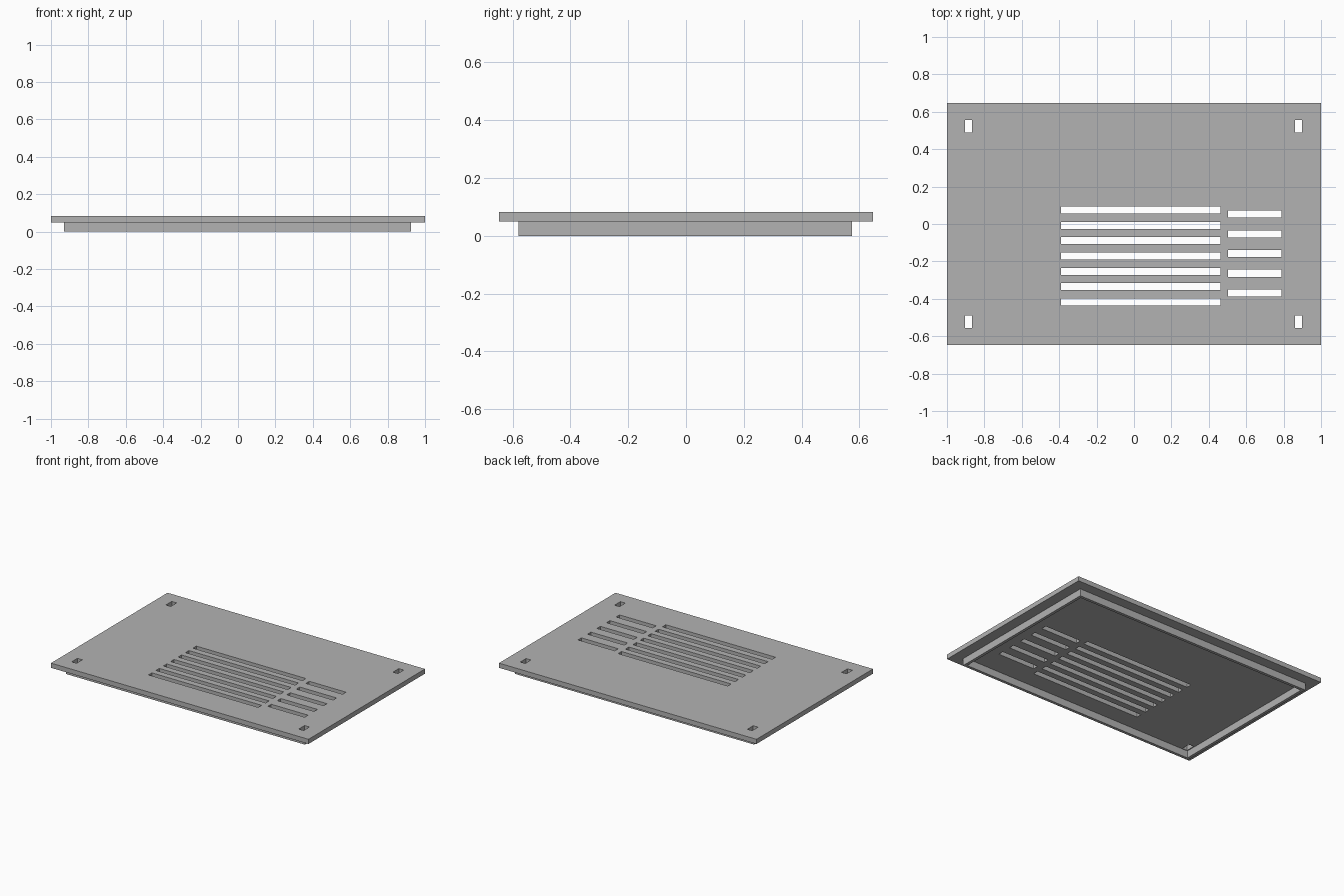
import bpy
import bmesh
from mathutils import Matrix

cube = bpy.data.objects.get("Cube")
if cube:
    bpy.data.objects.remove(cube, do_unlink=True)

grey = bpy.data.materials.new("plain grey")
grey.use_nodes = True
COLOUR = (0.45, 0.45, 0.45, 1)
grey.diffuse_color = COLOUR
grey.node_tree.nodes["Principled BSDF"].inputs["Base Color"].default_value = COLOUR


def boxes(name, specs):
    """One object made of boxes, each given as (centre, size)."""
    bm = bmesh.new()
    for centre, size in specs:
        matrix = Matrix.Translation(centre) @ Matrix.Diagonal((*size, 1))
        bmesh.ops.create_cube(bm, size=1, matrix=matrix)
    mesh = bpy.data.meshes.new(name)
    bm.to_mesh(mesh)
    bm.free()
    mesh.materials.append(grey)
    obj = bpy.data.objects.new(name, mesh)
    bpy.context.collection.objects.link(obj)
    return obj


def cut(obj, cutter):
    """Subtract the cutter, bake the result and discard the cutter."""
    cutter.hide_render = True
    mod = obj.modifiers.new("openings", "BOOLEAN")
    mod.operation = "DIFFERENCE"
    mod.solver = "EXACT"
    mod.object = cutter
    graph = bpy.context.evaluated_depsgraph_get()
    mesh = bpy.data.meshes.new_from_object(obj.evaluated_get(graph))
    obj.modifiers.clear()
    obj.data = mesh
    bpy.data.objects.remove(cutter, do_unlink=True)


RIM_H, TOP = 0.05, 0.083      # underside and top of the plate
MID = (RIM_H + TOP) / 2
SHIFT = -0.0025               # rim and corner holes sit slightly off centre

# Cover plate
plate = boxes("cover_plate", [((0, 0, MID), (2, 1.293, TOP - RIM_H))])

# Long vents, short vents and corner holes
openings = [((0.036, 0.075 - 0.082 * i, MID), (0.852, 0.038, 0.2)) for i in range(7)]
openings += [((0.646, 0.053 - 0.1055 * i, MID), (0.286, 0.038, 0.2)) for i in range(5)]
openings += [((SHIFT + sx * 0.882, sy * 0.523, MID), (0.038, 0.065, 0.2))
             for sx in (-1, 1) for sy in (-1, 1)]
cut(plate, boxes("opening_cutter", openings))

# Thin locating rim under the plate
RIM_X, RIM_Y, WALL = 1.856, 1.155, 0.02
rim = boxes("locating_rim", [((SHIFT, SHIFT, RIM_H / 2), (RIM_X, RIM_Y, RIM_H))])
inside = boxes("rim_cutter", [((SHIFT, SHIFT, RIM_H / 2),
                               (RIM_X - 2 * WALL, RIM_Y - 2 * WALL, 0.2))])
cut(rim, inside)
